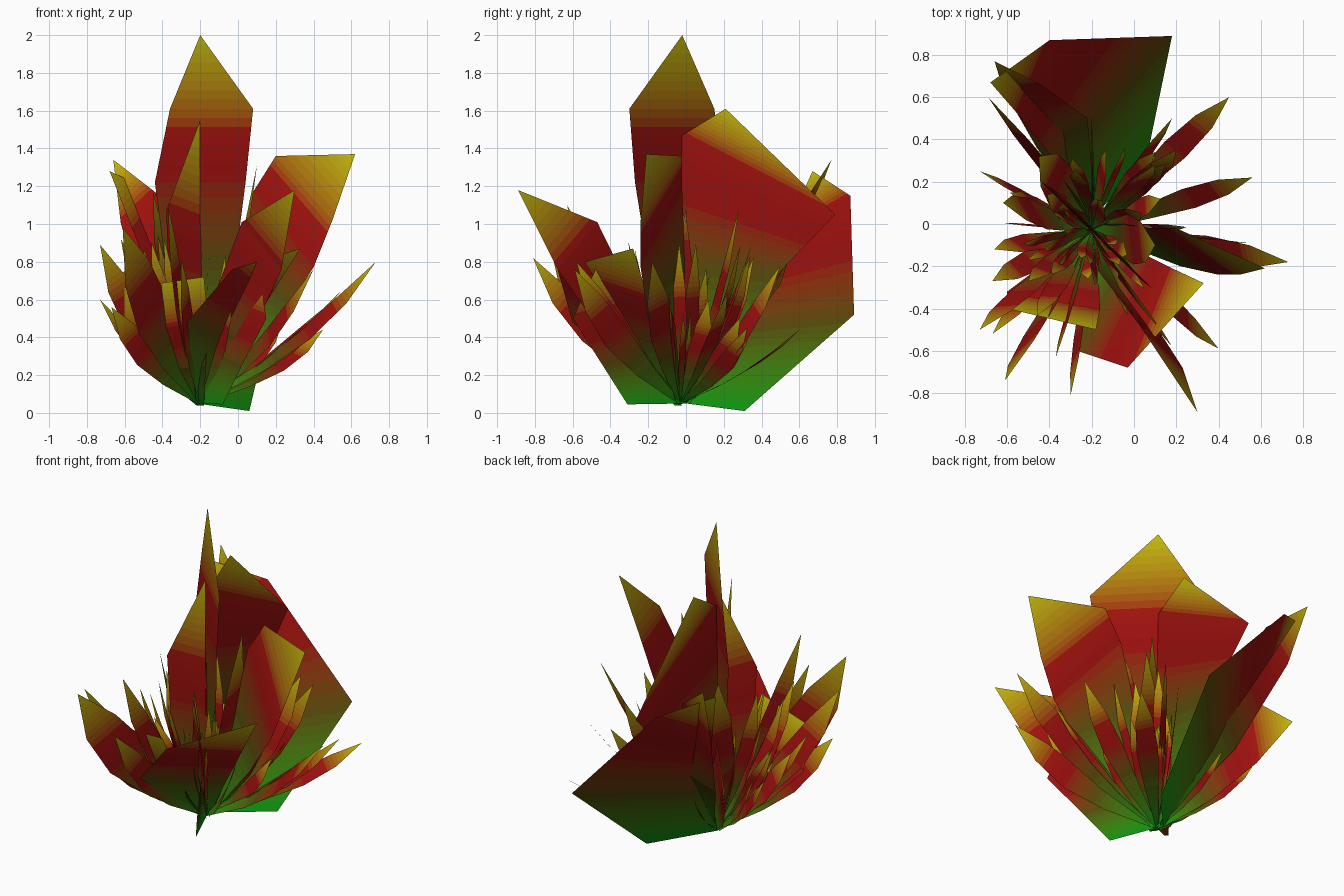
import bpy, bmesh, math, random
from mathutils import Vector as V, Quaternion

if "Cube" in bpy.data.objects:
    bpy.data.objects.remove(bpy.data.objects["Cube"])

random.seed(11)
BASE = V((-0.2, -0.03, 0.05))
BANDS = 32

# Colour ramp: green root, red middle, yellow tip
ramp = [(0, (.005, .3, .005)), (.32, (.09, .07, .003)), (.52, (.3, .004, .004)),
        (.68, (.34, .006, .004)), (1, (.52, .46, .004))]
mats = []
for i in range(BANDS):
    t = i / (BANDS - 1)
    for (a, ca), (b, cb) in zip(ramp, ramp[1:]):
        if a <= t <= b:
            col = V(ca).lerp(V(cb), (t - a) / (b - a))
            break
    m = bpy.data.materials.new("leaf_band_%d" % i)
    m.diffuse_color = (*col, 1)
    m.use_nodes = True
    m.node_tree.nodes["Principled BSDF"].inputs["Base Color"].default_value = m.diffuse_color
    mats.append(m)


def along(pts, t):
    f = t * (len(pts) - 1)
    i = min(int(f), len(pts) - 2)
    return V(pts[i]).lerp(V(pts[i + 1]), f - i)


def blade(name, left, right):
    """Loft a thin flat sheet between two edge paths, in colour bands."""
    bm = bmesh.new()
    n = len(left) - 1
    rows = n * math.ceil(BANDS / n)
    prev = None
    for r in range(rows + 1):
        t = r / rows
        row = [bm.verts.new(along(p, t)) for p in (left, right)]
        if prev:
            f = bm.faces.new((prev[0], prev[1], row[1], row[0]))
            f.material_index = min(BANDS - 1, int((r - .5) / rows * BANDS))
        prev = row
    bmesh.ops.remove_doubles(bm, verts=bm.verts, dist=1e-5)
    me = bpy.data.meshes.new(name)
    bm.to_mesh(me)
    bm.free()
    for m in mats:
        me.materials.append(m)
    bpy.context.collection.objects.link(bpy.data.objects.new(name, me))


def leaf(name, tip, width, twist=0, bow=.3):
    """Curved pointed leaf from the root to a tip."""
    d = V(tip) - BASE
    side = V((-d.y, d.x, 0)).normalized()
    side = Quaternion(d.normalized(), math.radians(twist)) @ side
    left, right = [], []
    for t, w in ((0, .12), (.3, .65), (.55, 1), (.78, .8), (1, 0)):
        k = bow * t * (1 - t)
        c = BASE + V((d.x * (t + k), d.y * (t + k), d.z * (t - k)))
        left.append(c - side * width * w / 2)
        right.append(c + side * width * w / 2)
    blade(name, left, right)


# Largest leaves, drawn by their two edges
tip = (-.2, -.02, 2)
blade("tall_leaf",
      [(-.22, 0, .05), (-.36, .12, .6), (-.44, .2, 1.22), (-.36, .15, 1.61), tip],
      [(-.18, -.06, .05), (-.04, -.17, .6), (.04, -.27, 1.22), (.08, -.3, 1.61), tip])
tip = (-.2, .21, 1.61)
blade("broad_side_leaf",
      [(-.2, -.03, .05), (-.2, -.04, .8), (-.2, -.02, 1.47), tip],
      [(-.18, .05, .08), (-.2, .5, .75), (-.2, .79, 1.05), tip])
tip = (-.68, .67, 1.28)
blade("broad_back_leaf",
      [(-.22, 0, .05), (-.36, .28, .45), (-.55, .52, .95), tip],
      [(.06, .31, .01), (.18, .89, .52), (-.4, .87, 1.15), tip])
tip = (-.66, .77, 1.34)
blade("second_back_leaf",
      [(-.2, 0, .05), (-.46, .36, .5), (-.62, .64, 1.0), tip],
      [(-.18, .02, .05), (-.22, .5, .68), (-.44, .66, 1.17), tip])
tip = (.62, -.21, 1.37)
blade("broad_right_leaf",
      [(-.2, 0, .05), (-.05, 0, .6), (.08, -.02, 1.17), (.2, -.02, 1.36), tip],
      [(-.17, -.05, .05), (.22, -.2, .5), (.4, -.24, .77), (.5, -.24, 1.02), tip])
tip = (.33, -.28, .87)
blade("broad_front_leaf",
      [(-.22, -.05, .045), (-.27, -.6, .48), (-.03, -.68, .76), tip],
      [(-.18, -.02, .06), (.0, -.12, .35), (.16, -.2, .6), tip])
tip = (.1, -.46, .8)
blade("upright_front_leaf",
      [(-.21, 0, .05), (-.25, .04, .38), (-.1, -.18, .6), tip],
      [(-.08, -.31, .045), (.02, -.44, .25), (.15, -.6, .5), tip])
blade("blunt_front_leaf",
      [(-.22, -.02, .04), (-.44, -.2, .22), (-.6, -.32, .4), (-.6, -.4, .66)],
      [(-.18, -.06, .04), (-.17, -.25, .25), (-.16, -.4, .5), (-.18, -.5, .72)])
tip = (-.69, .6, .66)
blade("red_back_leaf",
      [(-.2, 0, .05), (-.26, .12, .45), (-.5, .4, .85), tip],
      [(-.22, 0, .05), (-.4, .2, .2), (-.57, .42, .42), tip])
tip = (.3, -.89, 1.18)
blade("long_front_leaf",
      [(-.2, -.05, .05), (-.17, -.22, .5), (.02, -.47, 1.01), tip],
      [(-.18, -.03, .05), (.05, -.4, .36), (.23, -.68, .76), tip])
tip = (-.2, -.04, 1.55)
blade("half_upright_leaf",
      [(-.21, -.04, .05), (-.36, -.15, .55), (-.38, -.17, 1.07), tip],
      [(-.2, -.04, .05), (-.18, -.02, .5), (-.2, -.04, 1), tip])

# Medium leaves: tip x, y, z, width, twist
medium = [
    (.73, -.18, .8, .15, 35), (.45, .6, .44, .13, 20),
    (.56, .22, .64, .12, 30), (.4, -.59, .76, .15, 60), (-.61, -.74, .98, .28, 78),
    (-.3, -.81, .82, .15, 75), (-.73, .25, .6, .09, 70), (-.67, -.27, .68, .12, 20),
    (.18, -.58, .8, .14, 80), (-.37, -.63, 1.1, .13, 80), (.1, .28, 1.08, .14, 60),
    (.18, .5, .78, .13, 70), (-.15, 0, 1.1, .12, 80), (.1, -.1, 1.31, .24, 20),
    (-.73, -.5, .89, .16, 60), (.54, -.09, .64, .04, 70), (-.67, -.52, .56, .14, 60),
    (-.45, .32, 1.17, .22, 30), (-.66, -.12, .62, .14, 50), (.2, .35, .9, .16, 50),
    (-.62, .1, .92, .18, 50)]
for i, (x, y, z, w, tw) in enumerate(medium):
    leaf("leaf_%d" % i, (x, y, z), w, tw, .22)

# Small blades filling the clump
for i in range(46):
    a = i * 2.39996 + random.uniform(-.2, .2)
    r = random.uniform(.12, .48)
    z = random.uniform(.35, .95) - .25 * (r - .3)
    tip = (BASE.x + r * math.cos(a), BASE.y + r * math.sin(a), z)
    leaf("small_leaf_%d" % i, tip, random.uniform(.04, .12), random.uniform(-80, 80), .3)
